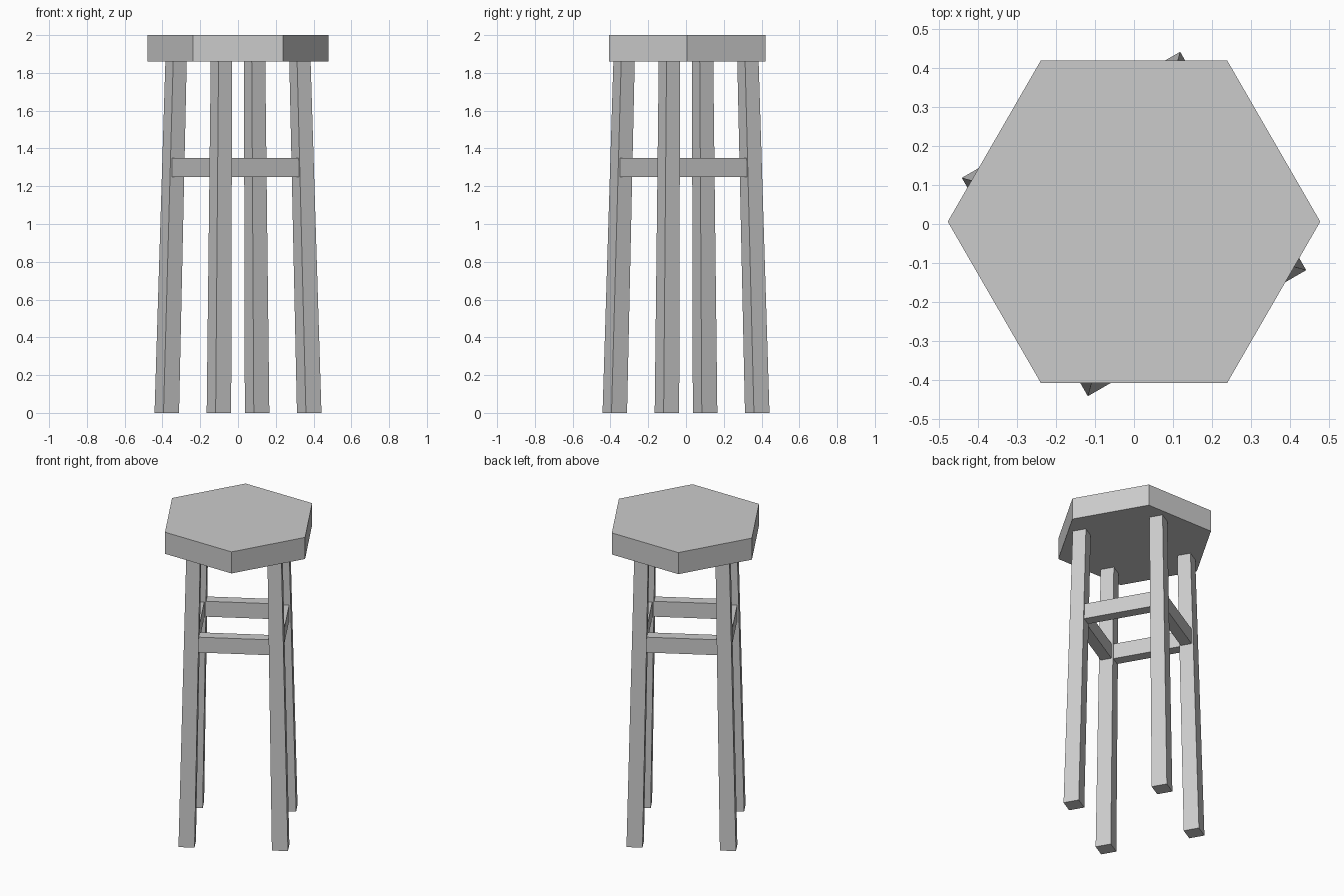
import bpy
import bmesh
from math import radians
from mathutils import Matrix, Vector

cube = bpy.data.objects.get("Cube")
if cube:
    bpy.data.objects.remove(cube, do_unlink=True)

SEAT_BOTTOM, HEIGHT = 1.86, 2.0
LEG_OFFSET, LEG_SIZE, TOP_TAPER = 0.276, 0.095, 0.87
RAIL_Z, RAIL_HEIGHT, RAIL_DEPTH = 1.3, 0.1, 0.067
TURN = Matrix.Rotation(radians(30), 4, "Z")

grey = bpy.data.materials.new("plain_grey")
grey.use_nodes = True
grey.diffuse_color = (0.6, 0.6, 0.6, 1)
grey.node_tree.nodes["Principled BSDF"].inputs["Base Color"].default_value = (0.6, 0.6, 0.6, 1)


def finish(name, bm):
    bmesh.ops.recalc_face_normals(bm, faces=bm.faces)
    mesh = bpy.data.meshes.new(name)
    bm.to_mesh(mesh)
    bm.free()
    mesh.materials.append(grey)
    obj = bpy.data.objects.new(name, mesh)
    bpy.context.collection.objects.link(obj)
    return obj


def box(size, centre):
    bm = bmesh.new()
    bmesh.ops.create_cube(bm, size=1)
    bmesh.ops.scale(bm, vec=size, verts=bm.verts)
    bmesh.ops.translate(bm, vec=centre, verts=bm.verts)
    return bm


# Hexagonal seat slab with corners on the x axis
seat = bmesh.new()
bmesh.ops.create_cone(seat, cap_ends=True, segments=6, radius1=0.478, radius2=0.478,
                      depth=HEIGHT - SEAT_BOTTOM)
bmesh.ops.rotate(seat, matrix=Matrix.Rotation(radians(30), 3, "Z"), verts=seat.verts)
if max(v.co.x for v in seat.verts) < 0.45:
    bmesh.ops.rotate(seat, matrix=Matrix.Rotation(radians(30), 3, "Z"), verts=seat.verts)
bmesh.ops.translate(seat, vec=(0, 0.006, (SEAT_BOTTOM + HEIGHT) / 2), verts=seat.verts)
finish("seat", seat)

# Legs and rails repeat every quarter turn
rail_offset = LEG_OFFSET * (1 - (1 - TOP_TAPER) * RAIL_Z / SEAT_BOTTOM)
for i, side in enumerate(("back", "left", "front", "right")):
    spin = TURN @ Matrix.Rotation(radians(90 * i), 4, "Z")

    # Splayed leg, drawn in towards the stool's axis at the top
    leg = box((LEG_SIZE, LEG_SIZE, SEAT_BOTTOM), (LEG_OFFSET, LEG_OFFSET, SEAT_BOTTOM / 2))
    for v in leg.verts:
        if v.co.z > 1:
            v.co = Vector((v.co.x * TOP_TAPER, v.co.y * TOP_TAPER, v.co.z))
    leg.transform(spin)
    finish("leg_%d" % (i + 1), leg)

    # Rail between neighbouring legs
    rail = box((2 * rail_offset, RAIL_DEPTH, RAIL_HEIGHT), (0, rail_offset, RAIL_Z))
    rail.transform(spin)
    finish("rail_%d" % (i + 1), rail)
